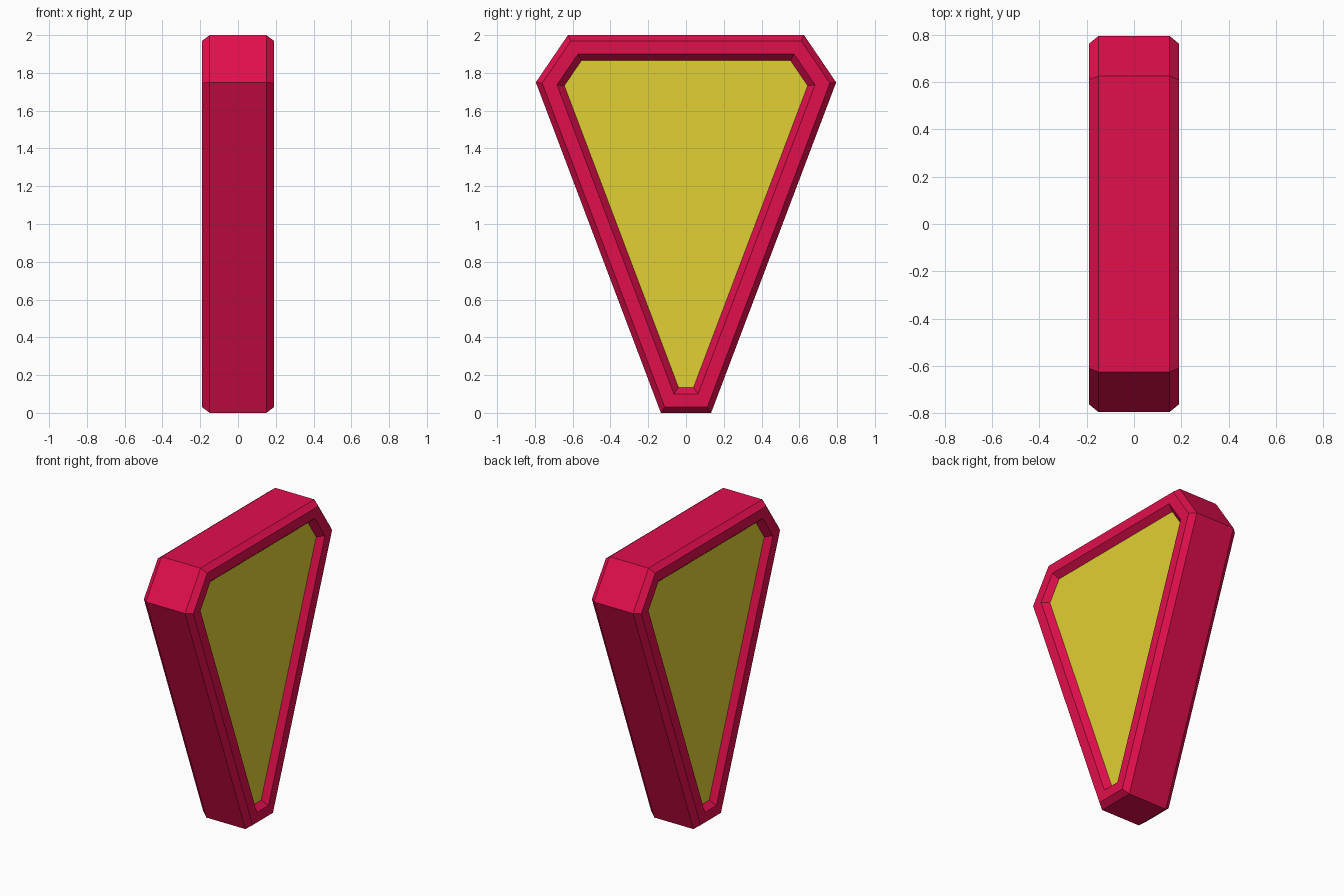
import bpy, bmesh
from mathutils import Vector

if "Cube" in bpy.data.objects:
    bpy.data.objects.remove(bpy.data.objects["Cube"])

def material(name, rgb):
    m = bpy.data.materials.new(name)
    m.diffuse_color = (*rgb, 1)
    m.use_nodes = True
    m.node_tree.nodes["Principled BSDF"].inputs["Base Color"].default_value = m.diffuse_color
    return m

RED = material("crimson", (0.75, 0.0045, 0.073))
YELLOW = material("mustard yellow", (0.75, 0.63, 0.033))

# Outline in (y, z), counter-clockwise seen from +x
OUTLINE = [Vector(p) for p in [(-0.133, 0), (0.133, 0), (0.795, 1.75),
                               (0.625, 2), (-0.625, 2), (-0.795, 1.75)]]

def inset(d):
    """Outline moved inward by d with mitred corners."""
    pts = []
    n = len(OUTLINE)
    for i, p in enumerate(OUTLINE):
        a = (p - OUTLINE[i - 1]).normalized()
        b = (OUTLINE[(i + 1) % n] - p).normalized()
        na, nb = Vector((-a.y, a.x)), Vector((-b.y, b.x))
        pts.append(p + (na + nb) * d / (1 + na.dot(nb)))
    return pts

def finish(bm, name, mat):
    me = bpy.data.meshes.new(name)
    bm.to_mesh(me)
    bm.free()
    me.materials.append(mat)
    ob = bpy.data.objects.new(name, me)
    bpy.context.collection.objects.link(ob)

def ring(bm, x, d):
    return [bm.verts.new((x, p.x, p.y)) for p in inset(d)]

# Frame: (x, inset) section swept round the outline, recess to recess
half = [(0.19, 0.03), (0.19, 0.10), (0.15, 0.135)]
section = [(-x, d) for x, d in reversed(half)] + [(-0.15, 0), (0.15, 0)] + half
bm = bmesh.new()
rings = [ring(bm, x, d) for x, d in section]
for r, s in zip(rings, rings[1:]):
    for i in range(len(r)):
        j = (i + 1) % len(r)
        bm.faces.new((r[i], r[j], s[j], s[i]))
bm.normal_update()
# Make the faces point outward, judged by the top edge face
top = max(bm.faces, key=lambda f: f.calc_center_median().z)
if top.normal.z < 0:
    bmesh.ops.reverse_faces(bm, faces=bm.faces[:])
finish(bm, "frame", RED)

# Recessed panels on both sides
for name, side in (("right_panel", 1), ("left_panel", -1)):
    bm = bmesh.new()
    bm.faces.new(ring(bm, side * 0.15, 0.135)[::side])
    finish(bm, name, YELLOW)
